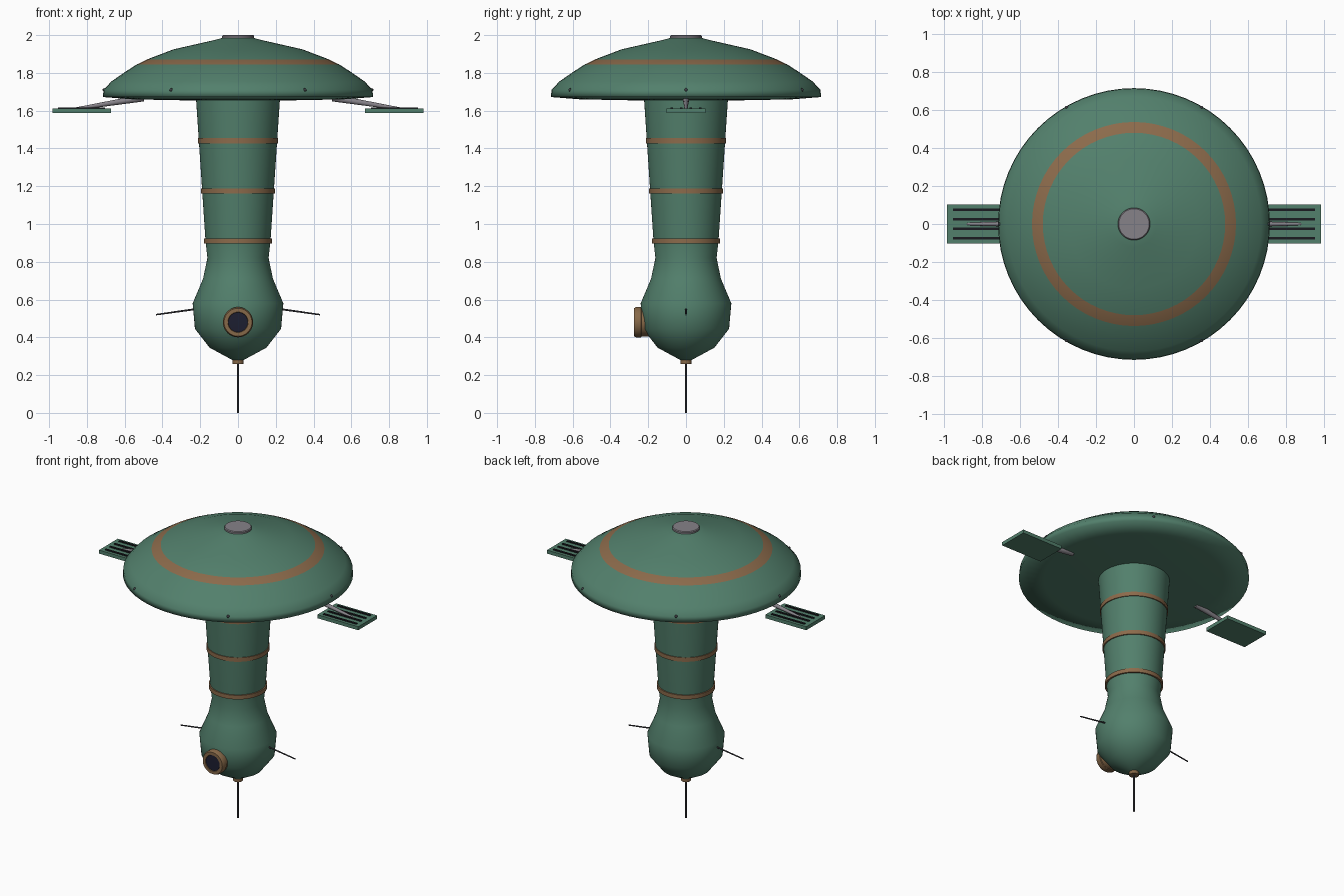
import bpy, bmesh
from math import cos, sin, pi, radians
from mathutils import Vector

cube = bpy.data.objects.get("Cube")
if cube:
    bpy.data.objects.remove(cube, do_unlink=True)


def material(name, r, g, b):
    m = bpy.data.materials.new(name)
    m.use_nodes = True
    m.diffuse_color = (r, g, b, 1)
    m.node_tree.nodes["Principled BSDF"].inputs["Base Color"].default_value = (r, g, b, 1)
    return m


green = material("sea green paint", 0.085, 0.215, 0.15)
copper = material("copper", 0.26, 0.145, 0.07)
brass = material("dull brass", 0.24, 0.14, 0.065)
grey = material("light grey metal", 0.24, 0.225, 0.25)
dark = material("dark metal", 0.05, 0.05, 0.06)
glass = material("dark lens glass", 0.012, 0.013, 0.03)
black = material("slot black", 0.01, 0.01, 0.014)


def finish(name, bm, mats, angle=35):
    bmesh.ops.recalc_face_normals(bm, faces=bm.faces)
    me = bpy.data.meshes.new(name)
    bm.to_mesh(me)
    bm.free()
    for m in mats:
        me.materials.append(m)
    ob = bpy.data.objects.new(name, me)
    bpy.context.collection.objects.link(ob)
    bpy.ops.object.select_all(action='DESELECT')
    ob.select_set(True)
    bpy.context.view_layer.objects.active = ob
    bpy.ops.object.shade_smooth_by_angle(angle=radians(angle))
    return ob


def lathe(name, profile, mats, rule=None, steps=64, angle=35):
    """Turn (radius, height) points about z; a radius of 0 closes an end."""
    bm = bmesh.new()
    verts = [bm.verts.new((r, 0, z)) for r, z in profile]
    edges = [bm.edges.new(pair) for pair in zip(verts, verts[1:])]
    bmesh.ops.spin(bm, geom=verts + edges, cent=(0, 0, 0), axis=(0, 0, 1),
                   angle=2 * pi, steps=steps)
    bmesh.ops.remove_doubles(bm, verts=bm.verts, dist=0.0005)
    bmesh.ops.dissolve_degenerate(bm, edges=bm.edges, dist=0.0005)
    if rule:
        for f in bm.faces:
            f.material_index = rule(f)
    return finish(name, bm, mats, angle)


def rod(name, a, b, r1, r2, mat, sides=16):
    a, b = Vector(a), Vector(b)
    bm = bmesh.new()
    bmesh.ops.create_cone(bm, cap_ends=True, segments=sides, radius1=r1,
                          radius2=r2, depth=(b - a).length)
    ob = finish(name, bm, [mat])
    ob.location = (a + b) / 2
    ob.rotation_euler = (b - a).to_track_quat('Z', 'Y').to_euler()
    return ob


def box(name, center, size, mat):
    bm = bmesh.new()
    bmesh.ops.create_cube(bm, size=1)
    bmesh.ops.scale(bm, vec=size, verts=bm.verts)
    bmesh.ops.translate(bm, vec=center, verts=bm.verts)
    return finish(name, bm, [mat])


# Bulb-ended column with a narrow waist
lathe("body", [(0, 0.28), (0.03, 0.28), (0.15, 0.345), (0.228, 0.445), (0.24, 0.58),
               (0.185, 0.71), (0.162, 0.82), (0.172, 0.91),
               (0.222, 1.66), (0, 1.67)], [green], angle=50)

# Copper bands round the column
for label, z, r in (("lower", 0.91, 0.181), ("middle", 1.175, 0.196), ("upper", 1.44, 0.212)):
    h = 0.014
    lathe(label + "_band", [(r - 0.03, z - h), (r, z - h), (r, z + h), (r - 0.03, z + h)], [copper])


# Domed canopy with a painted ring and a softly rounded, nearly flat underside
def ring_rule(f):
    c = f.calc_center_median()
    return int(0.48 < c.xy.length < 0.537 and c.z > 1.8)


lathe("canopy", [(0, 1.65), (0.2, 1.653), (0.56, 1.66), (0.715, 1.672),
                 (0.712, 1.71), (0.67, 1.755), (0.59, 1.81), (0.537, 1.844),
                 (0.48, 1.872), (0.34, 1.925), (0.12, 1.975), (0.08, 1.986), (0, 1.986)],
      [green, copper], ring_rule, angle=120)
lathe("top_cap", [(0, 1.98), (0.085, 1.98), (0.085, 1.995), (0.08, 2.0), (0, 2.0)], [grey])

# Rivets round the canopy rim
for i in range(6):
    a = i * pi / 3
    bm = bmesh.new()
    bmesh.ops.create_uvsphere(bm, u_segments=12, v_segments=8, radius=0.009)
    ob = finish("rim_rivet", bm, [dark])
    ob.location = (0.708 * cos(a), 0.708 * sin(a), 1.71)

# Eye housing and lens on the front of the bulb
for name, profile, mat in (
        ("eye_housing", [(0, 0.15), (0.075, 0.15), (0.075, 0.235), (0.08, 0.238),
                         (0.08, 0.265), (0.074, 0.276), (0.054, 0.276),
                         (0.052, 0.268), (0, 0.268)], brass),
        ("eye_lens", [(0, 0.266), (0.052, 0.266), (0.052, 0.272), (0, 0.273)], glass)):
    ob = lathe(name, profile, [mat], steps=40)
    ob.rotation_euler.x = pi / 2
    ob.location.z = 0.48

# Nozzle and trailing wire below
lathe("nozzle", [(0, 0.258), (0.03, 0.258), (0.03, 0.285), (0, 0.285)], [brass], steps=24)
rod("tail_wire", (0, 0, 0), (0, 0, 0.27), 0.005, 0.005, dark)

# Mirrored side parts
for side, s in (("left", 1), ("right", -1)):
    rod(side + "_whisker", (s * 0.22, 0, 0.55), (s * 0.435, 0, 0.52), 0.005, 0.004, dark, 10)
    rod(side + "_strut", (s * 0.88, 0, 1.606), (s * 0.5, 0, 1.668), 0.007, 0.019, grey)
    box(side + "_perch", (s * 0.828, 0, 1.6), (0.31, 0.204, 0.024), green)
    for y in (-0.075, -0.025, 0.025, 0.075):
        box(side + "_perch_slat", (s * 0.828, y, 1.614), (0.25, 0.014, 0.008), black)
